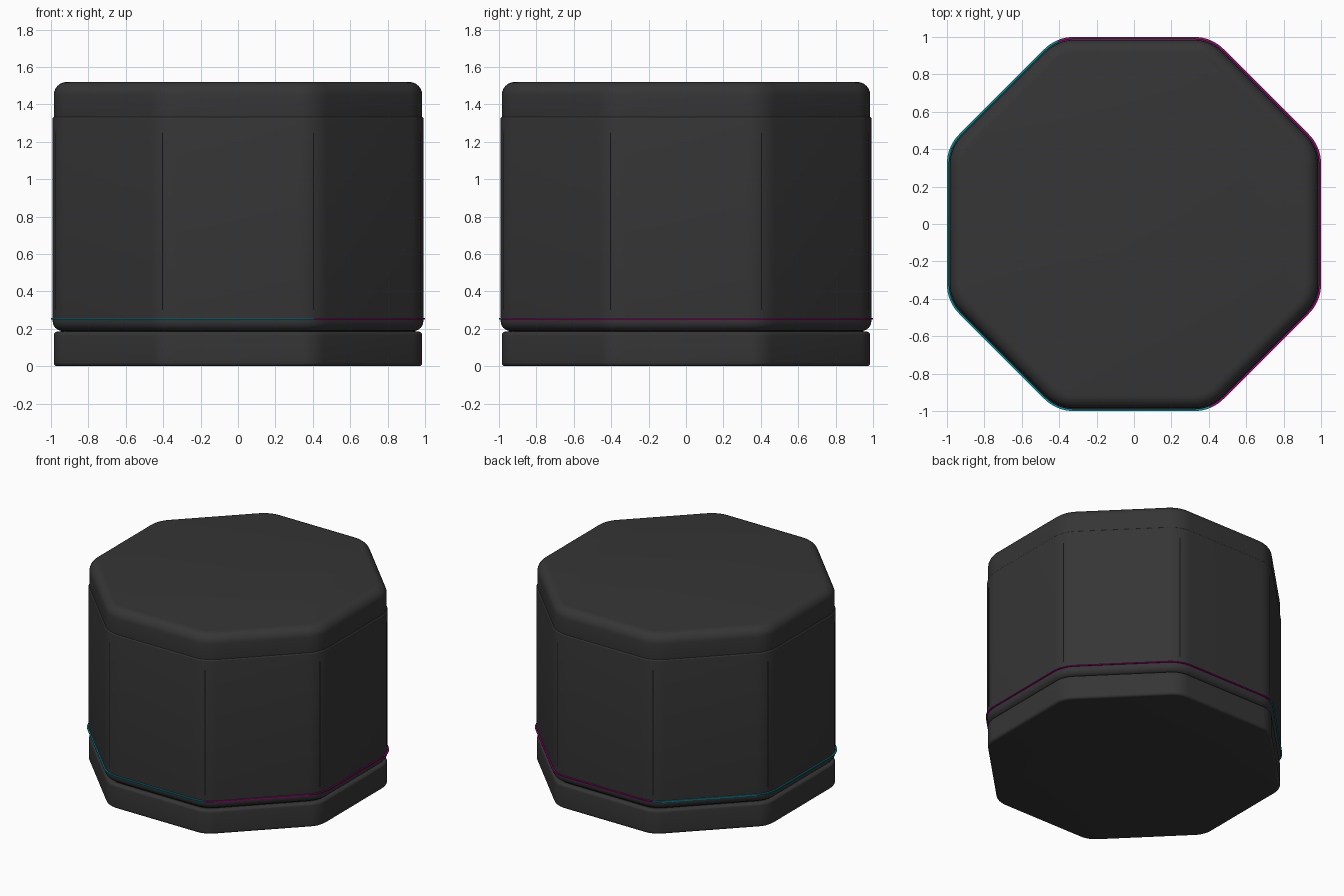
import bpy, bmesh, math
from mathutils import Vector

if "Cube" in bpy.data.objects:
    bpy.data.objects.remove(bpy.data.objects["Cube"])

T = math.tan(math.pi / 8)


def material(name, rgb):
    m = bpy.data.materials.new(name)
    m.diffuse_color = (*rgb, 1)
    m.use_nodes = True
    m.node_tree.nodes["Principled BSDF"].inputs["Base Color"].default_value = m.diffuse_color
    return m


charcoal = material("charcoal", (0.036, 0.036, 0.036))
black = material("black", (0.006, 0.006, 0.006))
cyan = material("cyan", (0.0, 0.27, 0.36))
magenta = material("magenta", (0.36, 0.0, 0.2))


def outline(a, r, z, n=8):
    """Octagon of apothem a with corners rounded to radius r."""
    pts = []
    for k in range(8):
        mid = math.pi / 8 + k * math.pi / 4
        d = (a - r) / math.cos(math.pi / 8)
        for i in range(n + 1):
            t = mid + (i / n - 0.5) * math.pi / 4
            pts.append(Vector((d * math.cos(mid) + r * math.cos(t),
                               d * math.sin(mid) + r * math.sin(t), z)))
    return pts


def loft(name, profile, a, r, mats, closed=False):
    """Sweep a profile of (inset, z) around the rounded octagon."""
    bm = bmesh.new()
    rings = [[bm.verts.new(p) for p in outline(a - d, max(r - d, 0.01), z)]
             for d, z in profile]
    pairs = list(zip(rings, rings[1:]))
    if closed:
        pairs.append((rings[-1], rings[0]))
    for lo, hi in pairs:
        for i in range(len(lo)):
            j = (i + 1) % len(lo)
            bm.faces.new((lo[i], lo[j], hi[j], hi[i]))
    if not closed:
        bm.faces.new(rings[0][::-1])
        bm.faces.new(rings[-1])
    bmesh.ops.recalc_face_normals(bm, faces=bm.faces[:])
    # second material goes to the half facing +x, split corner to corner
    if len(mats) > 1:
        for f in bm.faces:
            c = f.calc_center_median()
            f.material_index = int(c.x + c.y * T > 0)
    me = bpy.data.meshes.new(name)
    bm.to_mesh(me)
    bm.free()
    for m in mats:
        me.materials.append(m)
    ob = bpy.data.objects.new(name, me)
    bpy.context.collection.objects.link(ob)
    bpy.ops.object.select_all(action='DESELECT')
    ob.select_set(True)
    bpy.context.view_layer.objects.active = ob
    bpy.ops.object.shade_smooth_by_angle(angle=math.radians(35))
    return ob


def fillet(z, r, up, n=6):
    """Rounded edge, from the wall outwards to the flat end."""
    s = 1 if up else -1
    return [(r - r * math.cos(t), z - s * (r - r * math.sin(t)))
            for t in (i / n * math.pi / 2 for i in range(n + 1))]


# base slab
loft("base", fillet(0, 0.02, False)[::-1] + fillet(0.185, 0.02, True),
     0.985, 0.17, [charcoal])
# recessed neck between base and body
loft("neck", [(0, 0.17), (0, 0.21)], 0.95, 0.17, [black])
# body
loft("body", fillet(0.19, 0.05, False)[::-1] + fillet(1.335, 0.012, True),
     0.991, 0.22, [charcoal])
# lid
loft("lid", fillet(1.325, 0.008, False)[::-1] + fillet(1.52, 0.07, True),
     0.985, 0.22, [charcoal])
# two-colour light strip
loft("light_strip", [(0.02, 0.251), (0, 0.251), (0, 0.259), (0.02, 0.259)],
     1.0, 0.22, [cyan, magenta], closed=True)

# dark vertical seams on the corners
reach = (0.991 - 0.22) / math.cos(math.pi / 8) + 0.22
for k in range(8):
    ang = math.pi / 8 + k * math.pi / 4
    bpy.ops.mesh.primitive_cube_add(
        size=1, location=(reach * math.cos(ang), reach * math.sin(ang), 0.775),
        rotation=(0, 0, ang))
    seam = bpy.context.object
    seam.name = f"corner_seam_{k + 1}"
    seam.scale = (0.003, 0.007, 0.95)
    seam.data.materials.append(black)
